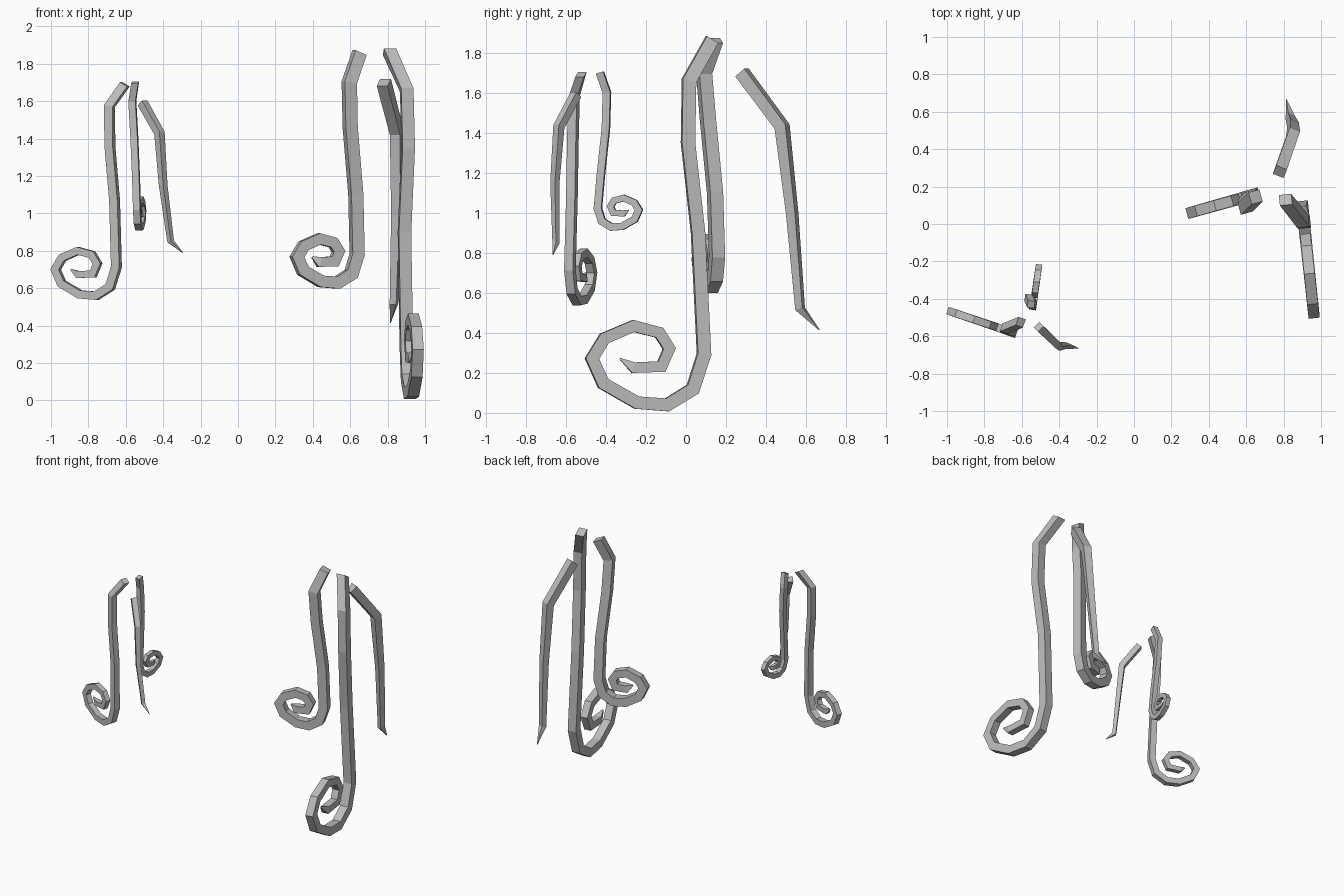
import bpy
import bmesh
from mathutils import Vector

if "Cube" in bpy.data.objects:
    bpy.data.objects.remove(bpy.data.objects["Cube"], do_unlink=True)

# Single plain grey for every part
grey = bpy.data.materials.new("plain grey")
grey.use_nodes = True
grey_value = (0.5, 0.5, 0.5, 1)
grey.diffuse_color = grey_value
grey.node_tree.nodes["Principled BSDF"].inputs["Base Color"].default_value = grey_value

# Shared spiral: distance along the reach, height above the lowest point
SPIRAL = [(0, .45), (.1, .14), (.33, 0), (.6, .02), (.9, .19), (1, .41),
          (.89, .59), (.63, .7), (.4, .64), (.31, .5), (.38, .34),
          (.63, .33), (.75, .41)]


def square_sweep(name, points, half_widths, reach):
    """Sweep a mitred square bar along points, keeping two faces upright."""
    side = Vector((-reach[1], reach[0], 0)).normalized()
    mesh_builder = bmesh.new()
    rings = []
    last = len(points) - 1
    for i, (point, half) in enumerate(zip(points, half_widths)):
        before = (point - points[max(i - 1, 0)]).normalized()
        after = (points[min(i + 1, last)] - point).normalized()
        tangent = (before + after).normalized()
        # Widen across corners so the bar keeps its thickness
        mitre = 1 / max(tangent.dot(before if i else after), 0.6)
        across = tangent.cross(side).normalized() * mitre
        rings.append([mesh_builder.verts.new(point + half * (a * side + b * across))
                      for a, b in ((1, 1), (-1, 1), (-1, -1), (1, -1))])
    for lower, upper in zip(rings, rings[1:]):
        for k in range(4):
            j = (k + 1) % 4
            mesh_builder.faces.new((lower[k], lower[j], upper[j], upper[k]))
    mesh_builder.faces.new(rings[0])
    mesh_builder.faces.new(rings[-1])
    bmesh.ops.recalc_face_normals(mesh_builder, faces=mesh_builder.faces[:])
    mesh = bpy.data.meshes.new(name)
    mesh_builder.to_mesh(mesh)
    mesh_builder.free()
    mesh.materials.append(grey)
    part = bpy.data.objects.new(name, mesh)
    bpy.context.collection.objects.link(part)
    return part


def curled_tendril(name, stem, base, reach, half):
    """Hanging stem that ends in the shared spiral."""
    base = Vector(base)
    direction = Vector((reach[0], reach[1], 0))
    rise = Vector((0, 0, direction.length))
    points = [Vector(p) for p in stem]
    points += [base + u * direction + v * rise for u, v in SPIRAL]
    # Full thickness on the stem, thinning along the spiral to a point
    widths = [half] * len(stem)
    widths += [half * (1 - 0.25 * i / len(SPIRAL)) for i in range(len(SPIRAL))]
    widths[-1] = half * 0.12
    square_sweep(name, points, widths, reach)


def straight_tendril(name, path, reach, half):
    """Bent stem that tapers to a flicked tip."""
    taper = (1, 0.95, 0.78, 0.6, 0.06)
    square_sweep(name, [Vector(p) for p in path], [half * t for t in taper], reach)


# Large cluster on the left side
curled_tendril("large_side_curl",
               [(.65, .145, 1.86), (.595, .09, 1.7), (.6, .11, 1.46), (.63, .145, 1.1)],
               (.637, .155, .63), (-.322, -.09), .033)
curled_tendril("large_front_curl",
               [(.81, .13, 1.865), (.902, .015, 1.66), (.91, .01, 1.35), (.89, .06, .9)],
               (.9, .09, .04), (.06, -.56), .033)
straight_tendril("large_straight_tendril",
                 [(.78, .28, 1.7), (.85, .48, 1.43), (.85, .53, 1),
                  (.835, .57, .52), (.815, .665, .415)],
                 (.08, .2), .031)

# Small cluster on the right side
curled_tendril("small_side_curl",
               [(-.605, -.525, 1.69), (-.687, -.56, 1.575),
                (-.685, -.565, 1.36), (-.66, -.57, 1.07)],
               (-.65, -.58, .56), (-.325, .11), .023)
curled_tendril("small_back_curl",
               [(-.55, -.43, 1.7), (-.565, -.395, 1.6),
                (-.555, -.4, 1.42), (-.545, -.425, 1.19)],
               (-.54, -.44, .928), (.03, .205), .019)
straight_tendril("small_straight_tendril",
                 [(-.51, -.55, 1.59), (-.42, -.635, 1.43), (-.4, -.655, 1.15),
                  (-.36, -.65, .85), (-.295, -.665, .79)],
                 (.09, -.09), .021)
